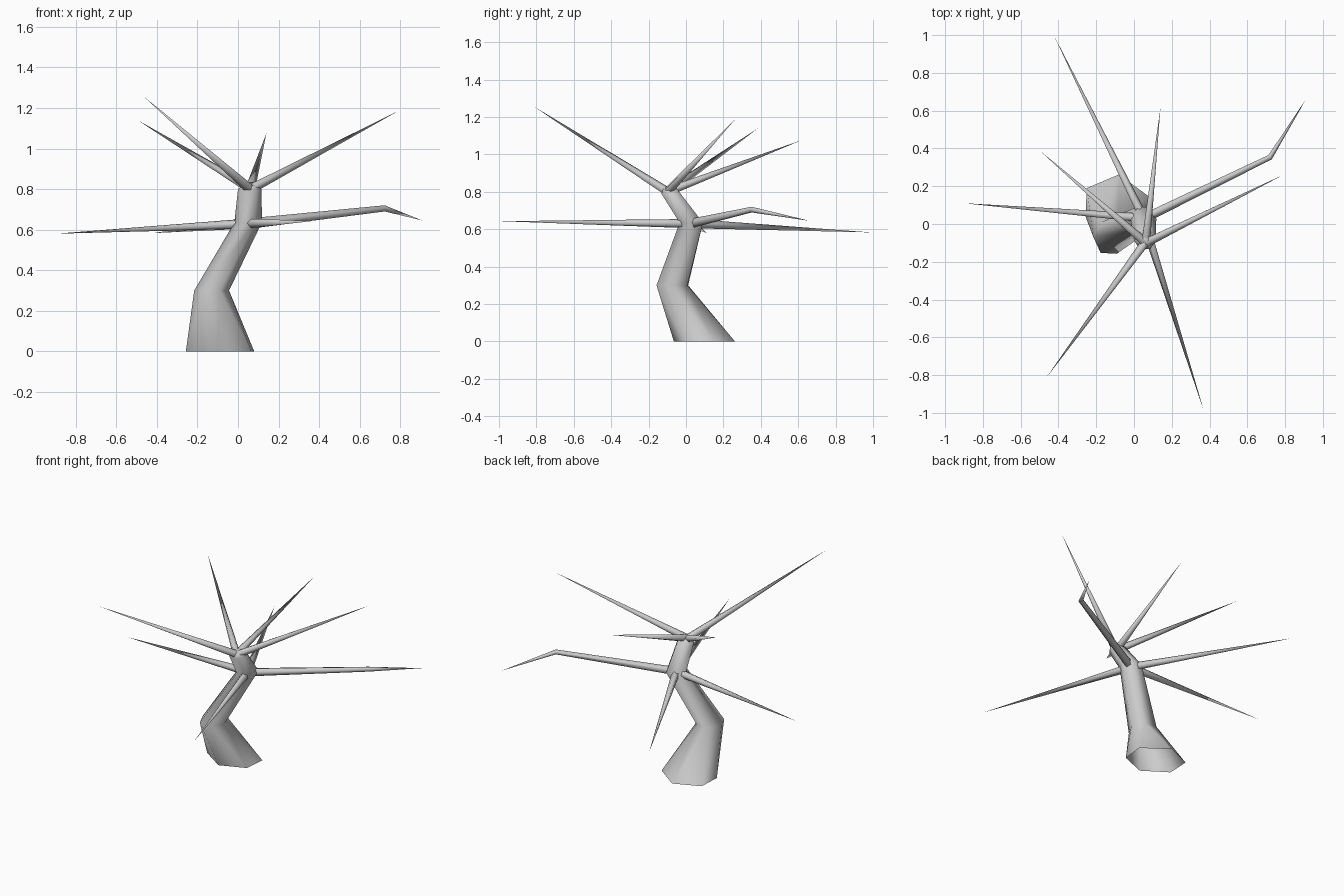
import bpy, bmesh, math
from mathutils import Vector

if "Cube" in bpy.data.objects:
    bpy.data.objects.remove(bpy.data.objects["Cube"])


def loft(name, rings, cap_end=False):
    """Skin a list of vertex rings; a ring with one point closes to a tip."""
    bm = bmesh.new()
    rows = [[bm.verts.new(p) for p in r] for r in rings]
    for a, b in zip(rows, rows[1:]):
        n = len(a)
        for i in range(n):
            j = (i + 1) % n
            if len(b) == 1:
                bm.faces.new((a[i], a[j], b[0]))
            else:
                bm.faces.new((a[i], a[j], b[j], b[i]))
    if cap_end:
        bm.faces.new(rows[-1])
    me = bpy.data.meshes.new(name)
    bm.to_mesh(me)
    bm.free()
    for f in me.polygons:
        f.use_smooth = True
    ob = bpy.data.objects.new(name, me)
    bpy.context.collection.objects.link(ob)
    return ob


def hexagon(center, rx, ry, turn, tilt=0.0):
    cx, cy, cz = center
    pts = []
    for i in range(6):
        a = math.radians(turn + 60 * i)
        y = ry * math.sin(a)
        pts.append((cx + rx * math.cos(a), cy + y, cz + tilt * y))
    return pts


def branch(name, path, radii, sides=5):
    pts = [Vector(p) for p in path]
    rings = []
    for i, r in enumerate(radii):
        d = (pts[i + 1] - pts[max(i - 1, 0)]).normalized()
        u = d.cross(Vector((0, 0, 1))).normalized()
        v = u.cross(d)
        rings.append([pts[i] + r * (math.cos(t) * u + math.sin(t) * v)
                      for t in (-2 * math.pi * k / sides for k in range(sides))])
        rings[-1].reverse()
    rings.append([pts[-1]])
    return loft(name, rings)


# Bent, tapering trunk, open at the ground
base = [(0.08, 0.145, 0), (-0.08, 0.262, 0), (-0.25, 0.19, 0),
        (-0.257, 0.04, 0), (-0.10, -0.065, 0), (0.065, 0.0, 0)]
loft("trunk", [
    base,
    hexagon((-0.13, -0.073, 0.30), 0.086, 0.095, -3),
    hexagon((0.05, 0.028, 0.635), 0.068, 0.072, 0),
    hexagon((0.058, -0.088, 0.80), 0.058, 0.050, 0, 0.25),
    hexagon((0.06, -0.10, 0.825), 0.025, 0.025, 0, 0.4),
], cap_end=True)

# Lower, nearly level branches
low = (0.05, 0.03, 0.63)
for i, tip in enumerate([(-0.90, 0.11, 0.58), (-0.42, 0.99, 0.583),
                         (0.37, -0.99, 0.643)]):
    branch(f"lower_branch_{i + 1}", [low, tip], [0.026])
branch("bent_branch", [low, (0.72, 0.355, 0.705), (0.91, 0.66, 0.645)],
       [0.027, 0.016])

# Upper, rising branches
top = (0.06, -0.10, 0.80)
for i, tip in enumerate([(-0.465, -0.815, 1.257), (-0.495, 0.385, 1.14),
                         (0.14, 0.615, 1.075), (0.79, 0.26, 1.185)]):
    branch(f"upper_branch_{i + 1}", [top, tip], [0.025])
